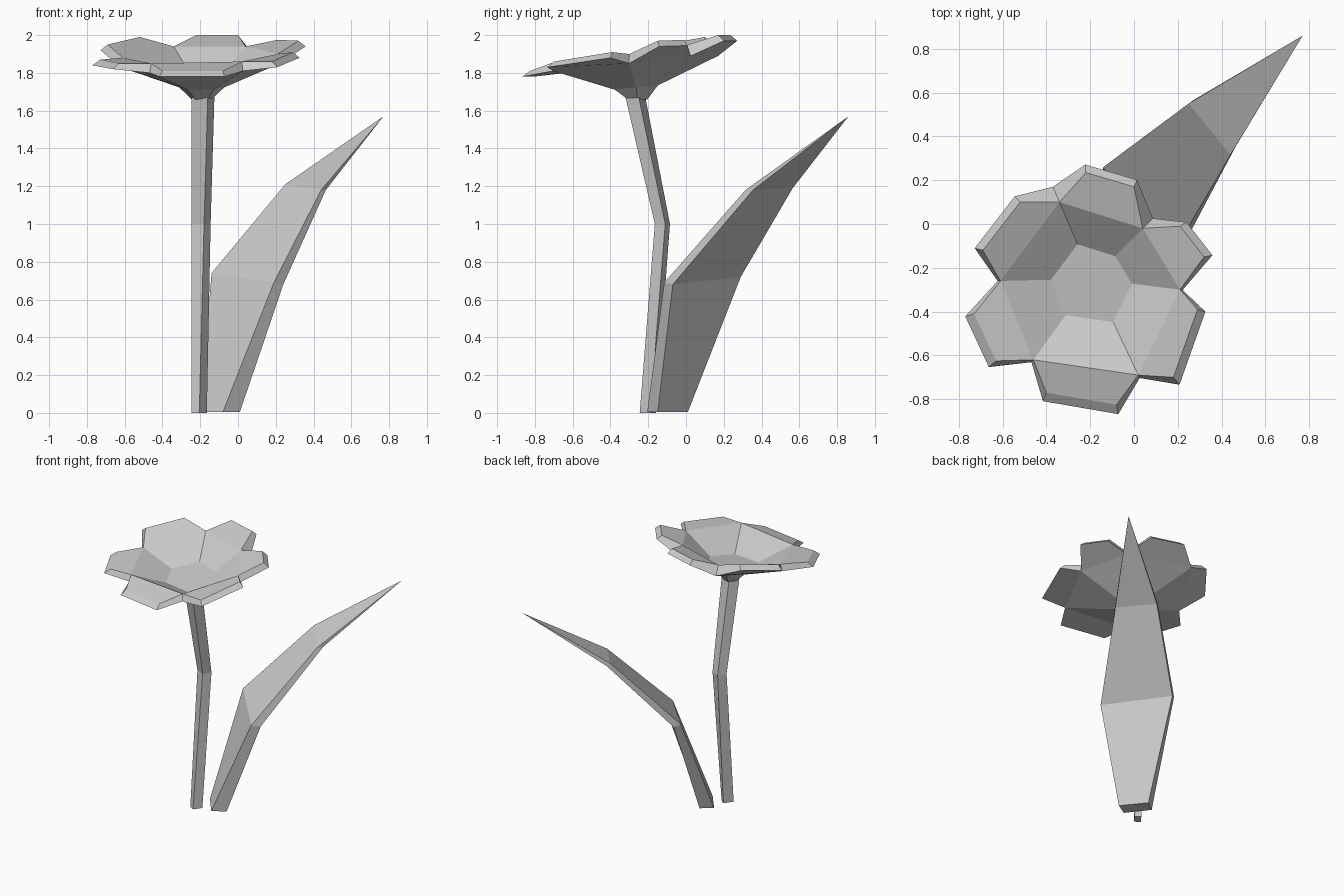
import bpy
import bmesh
from mathutils import Vector

# Remove the default cube only
cube = bpy.data.objects.get("Cube")
if cube:
    bpy.data.objects.remove(cube, do_unlink=True)

# One flat colour for the whole plant
grey = bpy.data.materials.new("light_grey")
grey.use_nodes = True
colour = (0.6, 0.6, 0.6, 1.0)
grey.diffuse_color = colour
grey.node_tree.nodes["Principled BSDF"].inputs["Base Color"].default_value = colour


def finish(name, bm):
    """Turn a bmesh into a flat shaded object."""
    bmesh.ops.recalc_face_normals(bm, faces=bm.faces)
    mesh = bpy.data.meshes.new(name)
    bm.to_mesh(mesh)
    bm.free()
    mesh.materials.append(grey)
    obj = bpy.data.objects.new(name, mesh)
    bpy.context.collection.objects.link(obj)
    return obj


def add_ring(bm, points):
    return [bm.verts.new(p) for p in points]


def bridge(bm, low, high):
    """Join two rings of equal length with quads."""
    count = len(low)
    for i in range(count):
        j = (i + 1) % count
        bm.faces.new((low[i], low[j], high[j], high[i]))


def loft(name, sections, tip=None):
    """Skin a row of sections, closed by a cap or by a pointed tip."""
    bm = bmesh.new()
    rings = [add_ring(bm, section) for section in sections]
    for low, high in zip(rings, rings[1:]):
        bridge(bm, low, high)
    bm.faces.new(rings[0])
    last = rings[-1]
    if tip:
        end = bm.verts.new(tip)
        for a, b in zip(last, last[1:] + last[:1]):
            bm.faces.new((a, b, end))
    else:
        bm.faces.new(last)
    return finish(name, bm)


def at_height(z, *corners):
    return [(x, y, z) for x, y in corners]


# Bent square stem
loft("stem", [
    at_height(0, (-.245, -.22), (-.205, -.245), (-.165, -.19), (-.2, -.16)),
    at_height(1, (-.245, -.135), (-.18, -.165), (-.145, -.11), (-.205, -.085)),
    at_height(1.67, (-.245, -.29), (-.16, -.32), (-.125, -.25), (-.21, -.215)),
])

# Leaf: thick slab that widens, bends outward and runs to a point
loft("leaf", [
    at_height(.005, (-.2, -.05), (-.08, -.205), (.01, -.15), (-.12, .01)),
    [(-.14, .26, .74), (.19, -.115, .69), (.24, -.07, .68), (-.1, .29, .72)],
    [(.25, .55, 1.21), (.44, .315, 1.18), (.465, .355, 1.18), (.27, .565, 1.19)],
], tip=(.77, .86, 1.57))

# Flower rim, going clockwise: notch, first tip, second tip for each petal
centre = Vector((-.19, -.25, 0))
petals = [
    ((-.34, .1, 1.94), (-.22, .235, 2), (0, .17, 2)),
    ((.04, -.02, 1.94), (.21, -.01, 1.975), (.32, -.15, 1.97)),
    ((.21, -.3, 1.9), (.29, -.39, 1.91), (.18, -.7, 1.86)),
    ((.02, -.69, 1.86), (-.08, -.825, 1.81), (-.4, -.77, 1.81)),
    ((-.46, -.62, 1.85), (-.63, -.625, 1.85), (-.73, -.41, 1.87)),
    ((-.61, -.26, 1.88), (-.69, -.12, 1.95), (-.52, .1, 1.99)),
]
notches = [Vector(p[0]) for p in petals]


def spread(point, factor, height):
    """Scale a point about the flower axis and set its height."""
    p = centre + (Vector(point) - centre) * factor
    p.z = height(p) if callable(height) else height
    return p


def floor_height(p):
    return 1.8 + .15 * (p.y + .1)


def base_height(p):
    return 1.735 + .1 * (p.y + .14)


def outer_edge(point, is_notch):
    """Lower edge of the petal, a little outside the rim."""
    if is_notch:
        factor, drop = (1.2 if point[1] > -.1 else 1.03), .05
    else:
        factor, drop = 1.075, .03
    return spread(point, factor, point[2] - drop)


bm = bmesh.new()
bowl = add_ring(bm, [spread(n, .45, floor_height) for n in notches])
base = add_ring(bm, [spread(n, .29, base_height) for n in notches])
rim = [add_ring(bm, p) for p in petals]
edge = [add_ring(bm, [outer_edge(q, k == 0) for k, q in enumerate(p)]) for p in petals]
bm.faces.new(bowl)
bm.faces.new(base)
for i in range(len(petals)):
    j = (i + 1) % len(petals)
    # Upper and under side share the same layout: inner slope and outer flap
    for inner, outer in ((bowl, rim), (base, edge)):
        start, tip_a, tip_b = outer[i]
        end = outer[j][0]
        bm.faces.new((inner[i], inner[j], end, start))
        bm.faces.new((start, end, tip_b, tip_a))
    # Bevelled border between them
    top = rim[i] + rim[j][:1]
    low = edge[i] + edge[j][:1]
    for k in range(len(top) - 1):
        bm.faces.new((top[k], top[k + 1], low[k + 1], low[k]))
finish("flower", bm)

# Flared collar between stem and flower
loft("flower_collar", [
    [spread(n, .13, 1.66) for n in notches],
    [spread(n, .29, base_height) for n in notches],
])
